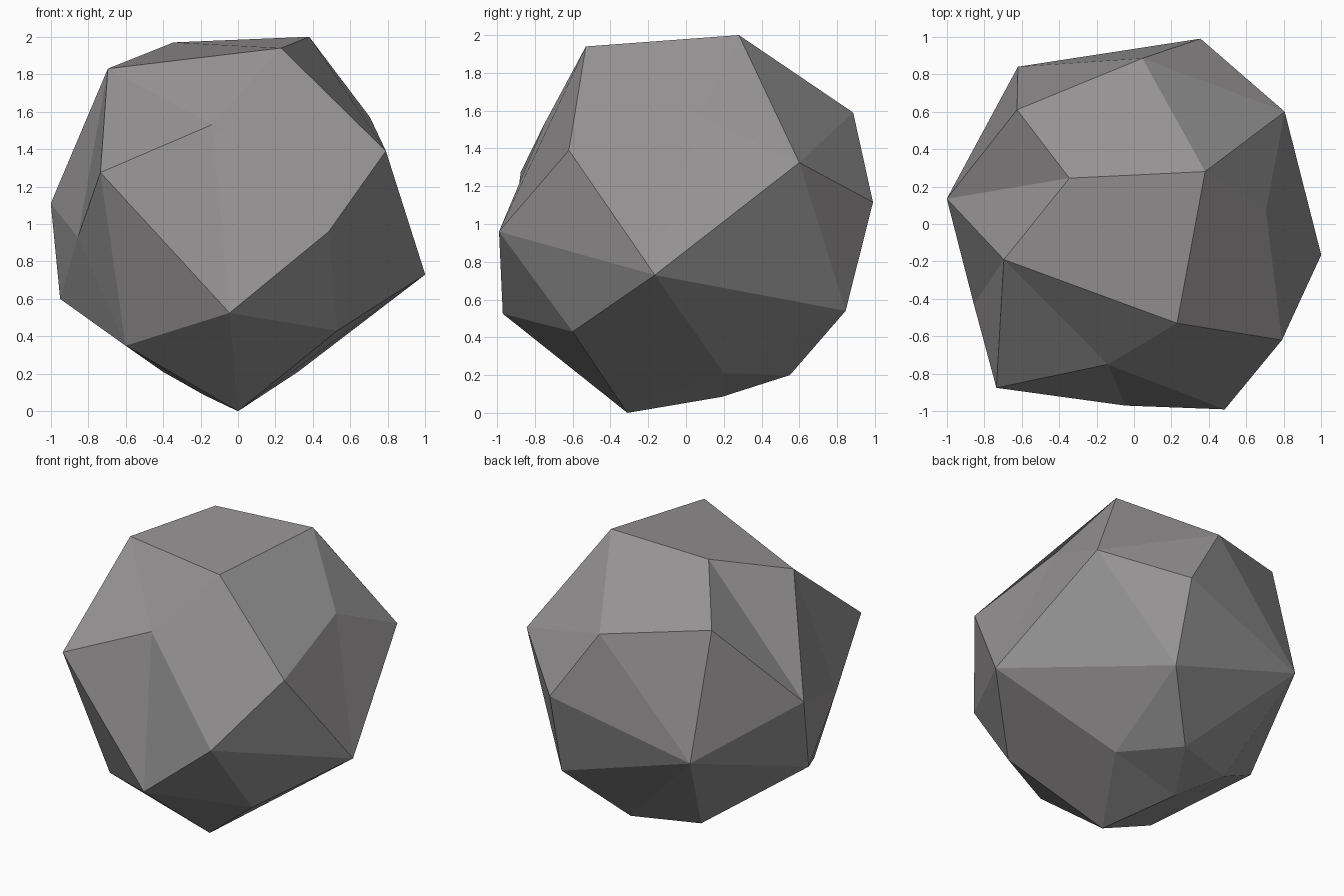
import bpy, bmesh

if "Cube" in bpy.data.objects:
    bpy.data.objects.remove(bpy.data.objects["Cube"])

# Corner points of the boulder, one letter each, grouped by height band
corners = {
    # crown
    "A": (-.345, .245, 1.97), "B": (.38, .28, 2), "C": (-.695, -.19, 1.83),
    "D": (.23, -.53, 1.94), "Y": (-.625, .61, 1.69),
    # shoulders
    "E": (-.735, -.875, 1.275), "F": (-.14, -.75, 1.53), "G": (.79, -.62, 1.39),
    "H": (.705, .07, 1.57), "T": (.045, .885, 1.59), "U": (.805, .6, 1.325),
    # waist
    "I": (.485, -.99, .96), "J": (-1, .135, 1.11), "K": (-.855, -.43, .93),
    "O": (1, -.165, .73), "V": (.355, .99, 1.115), "X": (-.62, .84, .85),
    # lower flanks
    "L": (-.95, .01, .6), "M": (-.6, -.55, .35), "N": (-.045, -.97, .525),
    "P": (.53, -.6, .43), "W": (.364, .845, .54),
    # base
    "Q": (0, -.31, 0), "R": (-.4, .405, .21), "S": (.32, .2, .21),
    "Z": (.04, .55, .2), "a": (-.178, .19, .085),
}

# Facets: triangle fans (hub letter first) and larger four-sided facets
fans = ["XJYTVWZRLJ", "MKENQaRLK", "CAJKEFD", "OPIGHUWS",
        "UHBTVW", "NQPIFE", "ZRaSW", "JAY", "JLK", "SaQ"]
quads = ["ABDC", "DGIF", "BDGH", "ABTY", "OSQP"]

bm = bmesh.new()
v = {name: bm.verts.new(co) for name, co in corners.items()}
for hub, *ring in fans:
    for p, q in zip(ring, ring[1:]):
        bm.faces.new((v[hub], v[p], v[q]))
for quad in quads:
    bm.faces.new([v[k] for k in quad])
bmesh.ops.recalc_face_normals(bm, faces=bm.faces[:])

mesh = bpy.data.meshes.new("boulder")
bm.to_mesh(mesh)
bm.free()

# Single stone colour, flat shaded
stone = bpy.data.materials.new("stone grey")
stone.diffuse_color = (0.30, 0.29, 0.29, 1)
stone.use_nodes = True
stone.node_tree.nodes["Principled BSDF"].inputs["Base Color"].default_value = stone.diffuse_color
mesh.materials.append(stone)
boulder = bpy.data.objects.new("boulder", mesh)
bpy.context.collection.objects.link(boulder)
